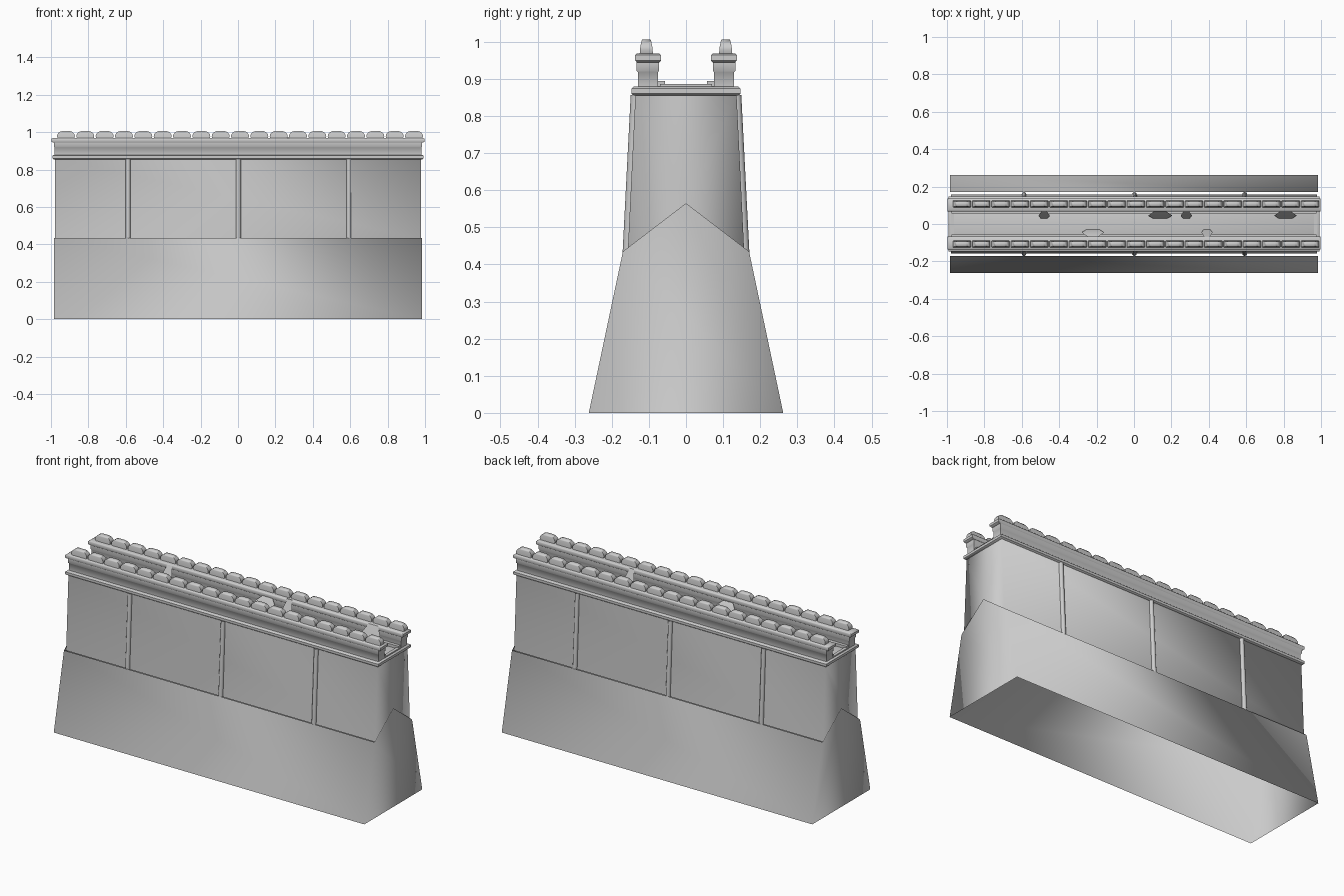
import bpy, bmesh, math

if "Cube" in bpy.data.objects:
    bpy.data.objects.remove(bpy.data.objects["Cube"])


def finish(name, bm, smooth=50, solid=True):
    if solid:
        bmesh.ops.recalc_face_normals(bm, faces=bm.faces)
    me = bpy.data.meshes.new(name)
    bm.to_mesh(me)
    bm.free()
    ob = bpy.data.objects.new(name, me)
    bpy.context.collection.objects.link(ob)
    bpy.ops.object.select_all(action='DESELECT')
    ob.select_set(True)
    bpy.context.view_layer.objects.active = ob
    if smooth >= 180:
        bpy.ops.object.shade_smooth()
    else:
        bpy.ops.object.shade_smooth_by_angle(angle=math.radians(smooth))
    return ob


def extrude_x(bm, profile, x0, x1, skip=()):
    """(y, z) profile swept along x with end faces; skipped sides stay open."""
    a = [bm.verts.new((x0, y, z)) for y, z in profile]
    b = [bm.verts.new((x1, y, z)) for y, z in profile]
    n = len(a)
    bm.faces.new(a[::-1])
    bm.faces.new(b)
    for i in range(n):
        if i not in skip:
            j = (i + 1) % n
            bm.faces.new((a[i], a[j], b[j], b[i]))


def loft(bm, rings):
    """Rectangular rings (cx, cy, hx, hy, z) joined into a solid."""
    prev = None
    for cx, cy, hx, hy, z in rings:
        ring = [bm.verts.new((cx + sx * hx, cy + sy * hy, z))
                for sx, sy in ((-1, -1), (1, -1), (1, 1), (-1, 1))]
        if prev:
            for i in range(4):
                j = (i + 1) % 4
                bm.faces.new((prev[i], prev[j], ring[j], ring[i]))
        else:
            bm.faces.new(ring[::-1])
        prev = ring
    bm.faces.new(prev)


# battered base: open shell with pointed ends, no floor and no roof
bm = bmesh.new()
extrude_x(bm, [(-.262, 0), (.262, 0), (.17, .435), (0, .565), (-.17, .435)],
          -.983, .983, skip=(0, 2, 3))
finish("base", bm, 180)

# upper wall: tapering shell, ends cut along the base's point
bm = bmesh.new()
extrude_x(bm, [(-.157, .43), (0, .55), (.157, .43), (.136, .86), (-.136, .86)],
          -.978, .978, skip=(0, 1, 3))
finish("wall", bm, 180)

# round pilasters on both faces, following the wall's slope
bm = bmesh.new()
N = 12
for s in (-1, 1):
    for x in (-.588, .002, .592):
        rings = []
        for y, z in ((.157, .43), (.135, .857)):
            rings.append([bm.verts.new((x + .013 * math.cos(2 * math.pi * k / N),
                                        s * y + .014 * math.sin(2 * math.pi * k / N), z))
                          for k in range(N)])
        lo, hi = rings
        bm.faces.new(lo[::-1])
        for k in range(N):
            j = (k + 1) % N
            bm.faces.new((lo[k], lo[j], hi[j], hi[k]))
finish("pilasters", bm)

# cornice slab with rounded edge, forming the walkway
bm = bmesh.new()
loft(bm, [(0, 0, .985, .141, .855), (0, 0, .991, .147, .860),
          (0, 0, .991, .147, .874), (0, 0, .985, .141, .879)])
finish("cornice_walkway", bm)

# low curb at each end of the walkway
bm = bmesh.new()
for s in (-1, 1):
    loft(bm, [(s * .972, 0, .009, .07, .876), (s * .972, 0, .009, .07, .886)])
finish("end_curbs", bm)

for side, s in (("front", -1), ("back", 1)):
    # parapet: inner step, wall and band
    bm = bmesh.new()
    loft(bm, [(0, s * .067, .975, .010, .876), (0, s * .067, .975, .010, .895)])
    loft(bm, [(0, s * .102, .980, .027, .876), (0, s * .102, .980, .027, .918),
              (0, s * .103, .984, .030, .922), (0, s * .103, .984, .030, .945)])
    finish(side + "_parapet", bm)
    # overhanging rounded cap
    bm = bmesh.new()
    loft(bm, [(0, s * .102, .990, .030, .944), (0, s * .102, .998, .035, .950),
              (0, s * .102, .998, .035, .964), (0, s * .102, .990, .030, .969)])
    finish(side + "_cap", bm)
    # row of domed merlons
    bm = bmesh.new()
    for i in range(19):
        x = -.92 + i * .1034
        loft(bm, [(x, s * .107, .044, .018, .966), (x, s * .107, .048, .017, .978),
                  (x, s * .107, .046, .016, .988), (x, s * .107, .039, .014, .997),
                  (x, s * .107, .030, .013, 1.003), (x, s * .107, .020, .011, 1.006)])
    finish(side + "_merlons", bm, 60)

# thin torn sheets leaning outward against the parapets
bm = bmesh.new()
for x, s, w, top in ((-.48, 1, .03, .965), (-.22, -1, .06, .945), (.14, 1, .065, .95),
                     (.28, 1, .03, .975), (.39, -1, .03, .97), (.81, 1, .06, .97)):
    rows = [[bm.verts.new((x + e * w * f, s * y, z)) for e in (-1, 1)]
            for f, y, z in ((.6, .03, .88), (1, .045, .92), (.5, .067, top))]
    for (a, b), (c, d) in zip(rows, rows[1:]):
        bm.faces.new((a, b, d, c))
finish("leaning_sheets", bm)
